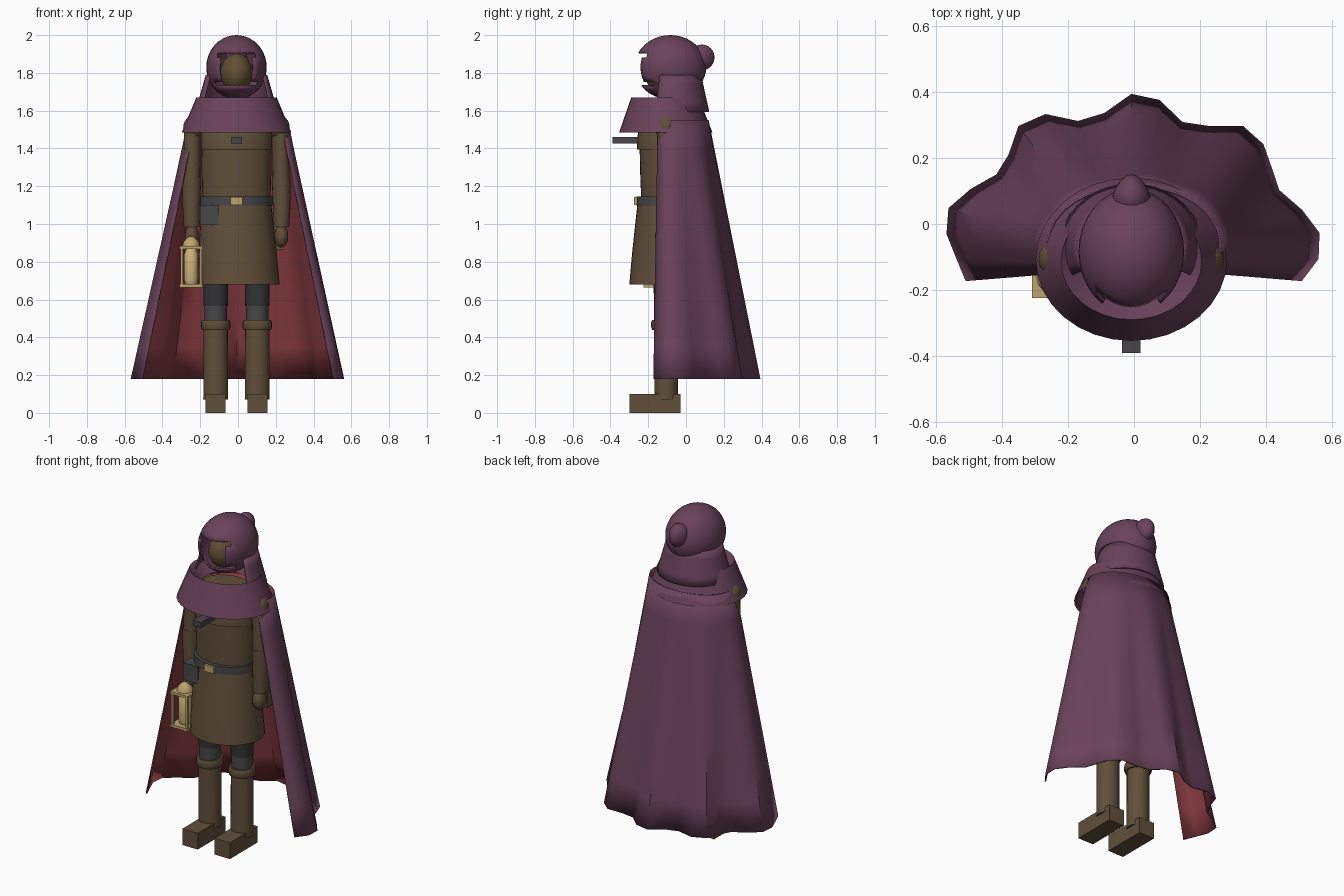
import bpy, bmesh, math
from mathutils import Vector

if "Cube" in bpy.data.objects:
    bpy.data.objects.remove(bpy.data.objects["Cube"])

X0 = -0.008   # body midline
YB = -0.105   # body depth centre


def mat(name, r, g, b):
    m = bpy.data.materials.new(name)
    m.diffuse_color = (r, g, b, 1)
    m.use_nodes = True
    m.node_tree.nodes["Principled BSDF"].inputs["Base Color"].default_value = m.diffuse_color
    return m


PURPLE = mat("plum cloth", 0.142, 0.055, 0.102)
RED = mat("red lining", 0.23, 0.042, 0.05)
BROWN = mat("brown leather", 0.118, 0.078, 0.042)
SKIN = mat("shadowed face", 0.118, 0.08, 0.034)
GREY = mat("grey leather", 0.065, 0.062, 0.066)
DARK = mat("dark trousers", 0.034, 0.034, 0.036)
GOLD = mat("brass", 0.50, 0.37, 0.15)
GLASS = mat("lamp glass", 0.62, 0.46, 0.20)


def finish(name, bm, mats, smooth=True, fix=True):
    if fix:
        bmesh.ops.recalc_face_normals(bm, faces=bm.faces)
    me = bpy.data.meshes.new(name)
    bm.to_mesh(me)
    bm.free()
    ob = bpy.data.objects.new(name, me)
    bpy.context.collection.objects.link(ob)
    for m in mats:
        me.materials.append(m)
    if smooth:
        bpy.ops.object.select_all(action='DESELECT')
        ob.select_set(True)
        bpy.context.view_layer.objects.active = ob
        bpy.ops.object.shade_smooth_by_angle(angle=math.radians(40))
    return ob


def skin_rows(bm, rows, closed):
    vs = [[bm.verts.new(p) for p in r] for r in rows]
    n = len(rows[0])
    for a, b in zip(vs, vs[1:]):
        for i in range(n if closed else n - 1):
            j = (i + 1) % n
            bm.faces.new((a[i], a[j], b[j], b[i]))
    return vs


def loft(name, rings, m, n=32, cap=True):
    """Closed elliptical rings (z, cx, cy, rx, ry) joined from bottom to top."""
    bm = bmesh.new()
    rows = [[(cx + rx * math.cos(t), cy + ry * math.sin(t), z)
             for t in (2 * math.pi * i / n for i in range(n))]
            for z, cx, cy, rx, ry in rings]
    vs = skin_rows(bm, rows, True)
    if cap:
        bm.faces.new(vs[0][::-1])
        bm.faces.new(vs[-1])
    return finish(name, bm, [m])


def ball(name, c, r, m, u=32, v=16):
    bm = bmesh.new()
    bmesh.ops.create_uvsphere(bm, u_segments=u, v_segments=v, radius=1)
    for p in bm.verts:
        p.co = Vector([c[k] + p.co[k] * r[k] for k in range(3)])
    return finish(name, bm, [m])


def box(name, lo, hi, m):
    bm = bmesh.new()
    bmesh.ops.create_cube(bm, size=1)
    for p in bm.verts:
        p.co = Vector([lo[k] + (p.co[k] + 0.5) * (hi[k] - lo[k]) for k in range(3)])
    return finish(name, bm, [m], smooth=False)


def thicken(ob, t):
    s = ob.modifiers.new("thickness", 'SOLIDIFY')
    s.thickness = t
    s.offset = -1
    return s


# Cloak: wavy hem rising to an elliptical shoulder line, lined in red
hem = [(-.51, -.173), (-.54, -.10), (-.568, -.03), (-.562, .048), (-.495, .106),
       (-.417, .15), (-.38, .21), (-.35, .297), (-.268, .333), (-.17, .312),
       (-.09, .336), (-.008, .394), (.077, .376), (.147, .309), (.226, .297),
       (.33, .297), (.392, .242), (.414, .18), (.44, .103), (.51, .042),
       (.562, -.027), (.559, -.106), (.508, -.173)]
rows = []
for k in range(9):
    f = k / 8
    row = []
    for i, (x, y) in enumerate(hem):
        a = math.radians(210 - 240 * i / (len(hem) - 1))
        tx, ty = 0.265 * math.cos(a), -0.06 + 0.18 * math.sin(a)
        row.append((x + (tx - x) * f, y + (ty - y) * f, 0.18 + 1.37 * f))
    rows.append(row[::-1])
bm = bmesh.new()
skin_rows(bm, rows, False)
cloak = finish("cloak", bm, [PURPLE, RED], fix=False)
thicken(cloak, 0.008).material_offset = 1

# Shoulder mantle with an inward-sloping neck
loft("mantle", [(1.50, X0, -.107, .275, .232), (1.485, X0, -.107, .29, .247),
                (1.67, X0, -.112, .213, .178), (1.60, X0, -.10, .13, .12)],
     PURPLE, 32, cap=False)

# Hood: sphere with a stepped face opening
bm = bmesh.new()
bmesh.ops.create_uvsphere(bm, u_segments=32, v_segments=20, radius=1)
for p in bm.verts:
    p.co = Vector((X0 + p.co.x * .16, -.083 + p.co.y * .19, 1.83 + p.co.z * .17))
gone = []
for f in bm.faces:
    c = f.calc_center_median()
    half = 0.088 if 1.765 < c.z < 1.87 else 0.108
    if c.y < -.1 and 1.725 < c.z < 1.91 and abs(c.x - X0) < half:
        gone.append(f)
bmesh.ops.delete(bm, geom=gone, context='FACES')
thicken(finish("hood", bm, [PURPLE]), 0.008)

# Hood drape around the back of the neck
rows = []
for k in range(5):
    f = k / 4
    row = []
    for i in range(25):
        a = math.radians(-28 + 236 * i / 24)
        row.append((X0 + (.218 - .055 * f) * math.cos(a),
                    -.07 + (.193 - .043 * f) * math.sin(a), 1.595 + .195 * f))
    rows.append(row)
bm = bmesh.new()
skin_rows(bm, rows, False)
thicken(finish("hood_drape", bm, [PURPLE], fix=False), 0.01)
tip = ball("hood_tip", (X0, .085, 1.882), (.057, .066, .068), PURPLE, 20, 12)
for p in tip.data.vertices:   # taper towards the back
    s = 1 - 4 * max(0, p.co.y - .085)
    p.co.x = X0 + (p.co.x - X0) * s

ball("face", (X0, -.12, 1.80), (.085, .10, .103), SKIN, 24, 16)

# Tunic, yoke and belt
loft("torso", [(1.08, X0, YB, .178, .13), (1.25, X0, YB, .184, .137),
               (1.50, X0, YB, .186, .143)], BROWN)
loft("yoke", [(1.395, X0, YB, .189, .155), (1.48, X0, YB, .189, .15),
              (1.58, X0, YB, .15, .12)], BROWN)
loft("skirt", [(.68, X0 + .01, YB, .218, .195), (.85, X0 + .005, YB, .208, .18),
               (1.11, X0, YB, .184, .152)], BROWN)
loft("belt", [(1.098, X0, YB, .19, .158), (1.145, X0, YB, .19, .158)], GREY)
box("buckle", (-.04, -.275, 1.10), (.025, -.25, 1.142), GOLD)
box("belt_pouch", (-.20, -.25, .995), (-.10, -.165, 1.10), GREY)
box("chest_clasp", (-.036, -.39, 1.427), (.02, -.23, 1.46), GREY)
box("hip_satchel", (.17, -.06, .865), (.24, .03, .99), BROWN)

for s, side in ((-1, "left"), (1, "right")):
    ax = X0 + s * .237
    # Arms
    loft(side + "_upper_arm", [(1.245, ax, YB, .045, .048), (1.50, ax - s * .004, YB, .044, .05)],
         BROWN, 20)
    ball(side + "_shoulder", (ax - s * .01, YB, 1.51), (.055, .06, .065), BROWN, 20, 12)
    loft(side + "_forearm", [(.985, ax, YB, .042, .044), (1.10, ax + s * .002, YB, .047, .048),
                             (1.25, ax, YB, .050, .051)], BROWN, 20)
    ball(side + "_hand", (ax, YB - .012, .935), (.037, .047, .06), BROWN, 16, 10)
    # Legs and boots
    lx = X0 + s * .110
    loft(side + "_thigh", [(.565, lx, YB, .064, .064), (.80, lx, YB, .068, .07)], DARK, 24)
    loft(side + "_knee", [(.47, lx, YB, .060, .064), (.57, lx, YB, .060, .064)], GREY, 24)
    loft(side + "_boot_cuff", [(.44, lx, YB, .072, .074), (.452, lx, YB, .077, .079),
                               (.48, lx, YB, .077, .079), (.492, lx, YB, .072, .074)], BROWN, 24)
    loft(side + "_boot_shaft", [(.07, lx, YB, .066, .062), (.45, lx, YB, .064, .064)], BROWN, 24)
    box(side + "_boot_foot", (lx - .053, -.30, 0), (lx + .053, -.03, .10), BROWN)

# Lantern
cx, cy, h = -.248, -.163, .061
box("lantern_base", (cx - h, cy - h, .665), (cx + h, cy + h, .682), GOLD)
box("lantern_roof", (cx - h, cy - h, .868), (cx + h, cy + h, .884), GOLD)
for sx in (-1, 1):
    for sy in (-1, 1):
        px, py = cx + sx * .05, cy + sy * .05
        box("lantern_post", (px - .007, py - .007, .68), (px + .007, py + .007, .87), GOLD)
loft("lantern_glass", [(.682, cx, cy, .030, .030), (.70, cx, cy, .037, .037),
                       (.84, cx, cy, .037, .037), (.868, cx, cy, .026, .026)], GLASS, 20)
loft("lantern_dome", [(.884, cx, cy, .046, .046), (.905, cx, cy, .041, .041),
                      (.922, cx, cy, .027, .027), (.935, cx, cy, .010, .010)], GOLD, 20)
